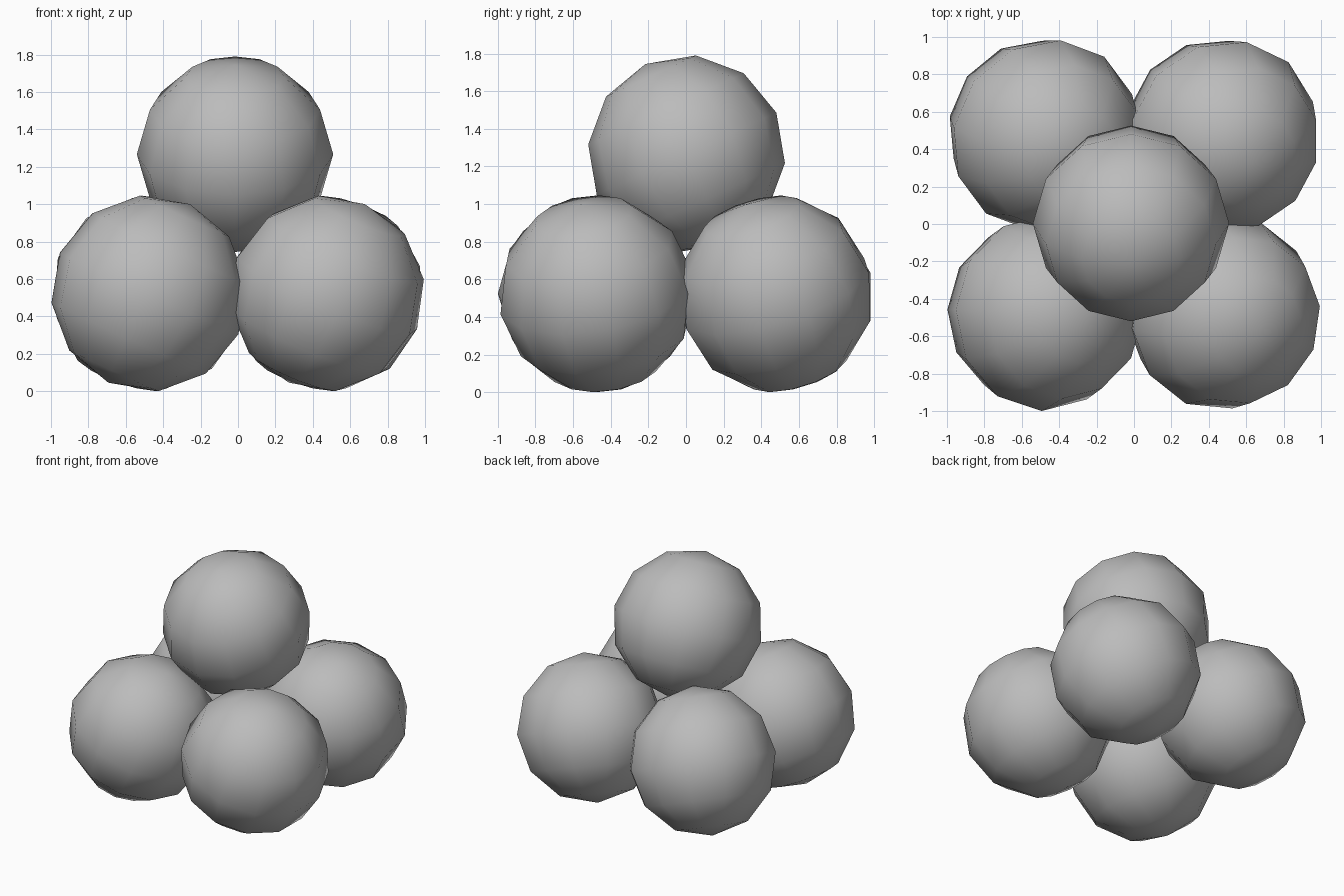
import bpy
from math import radians

cube = bpy.data.objects.get("Cube")
if cube:
    bpy.data.objects.remove(cube, do_unlink=True)

# Plain grey material
grey = bpy.data.materials.new("plain_grey")
grey.use_nodes = True
colour = (0.5, 0.5, 0.5, 1.0)
grey.diffuse_color = colour
grey.node_tree.nodes["Principled BSDF"].inputs["Base Color"].default_value = colour

RADIUS = 0.525
SPREAD = 0.475
LOW = 0.523
TILT = radians(24.6)


def add_ball(name, location, turn):
    """Low-poly ball, tipped sideways and turned about the vertical."""
    bpy.ops.mesh.primitive_uv_sphere_add(
        segments=12, ring_count=6, radius=RADIUS,
        location=location, rotation=(TILT, 0, radians(turn)))
    ball = bpy.context.object
    ball.name = name
    ball.data.materials.append(grey)
    bpy.ops.object.shade_smooth()


# Four balls in a square at the base
for name, sx, sy, turn in (("front_left_ball", 1, -1, 68),
                           ("back_left_ball", 1, 1, 48),
                           ("front_right_ball", -1, -1, 88),
                           ("back_right_ball", -1, 1, 53)):
    add_ball(name, (sx * SPREAD, sy * SPREAD, LOW), turn)

# One ball resting on top
add_ball("top_ball", (-0.016, 0.003, 1.267), 0)
